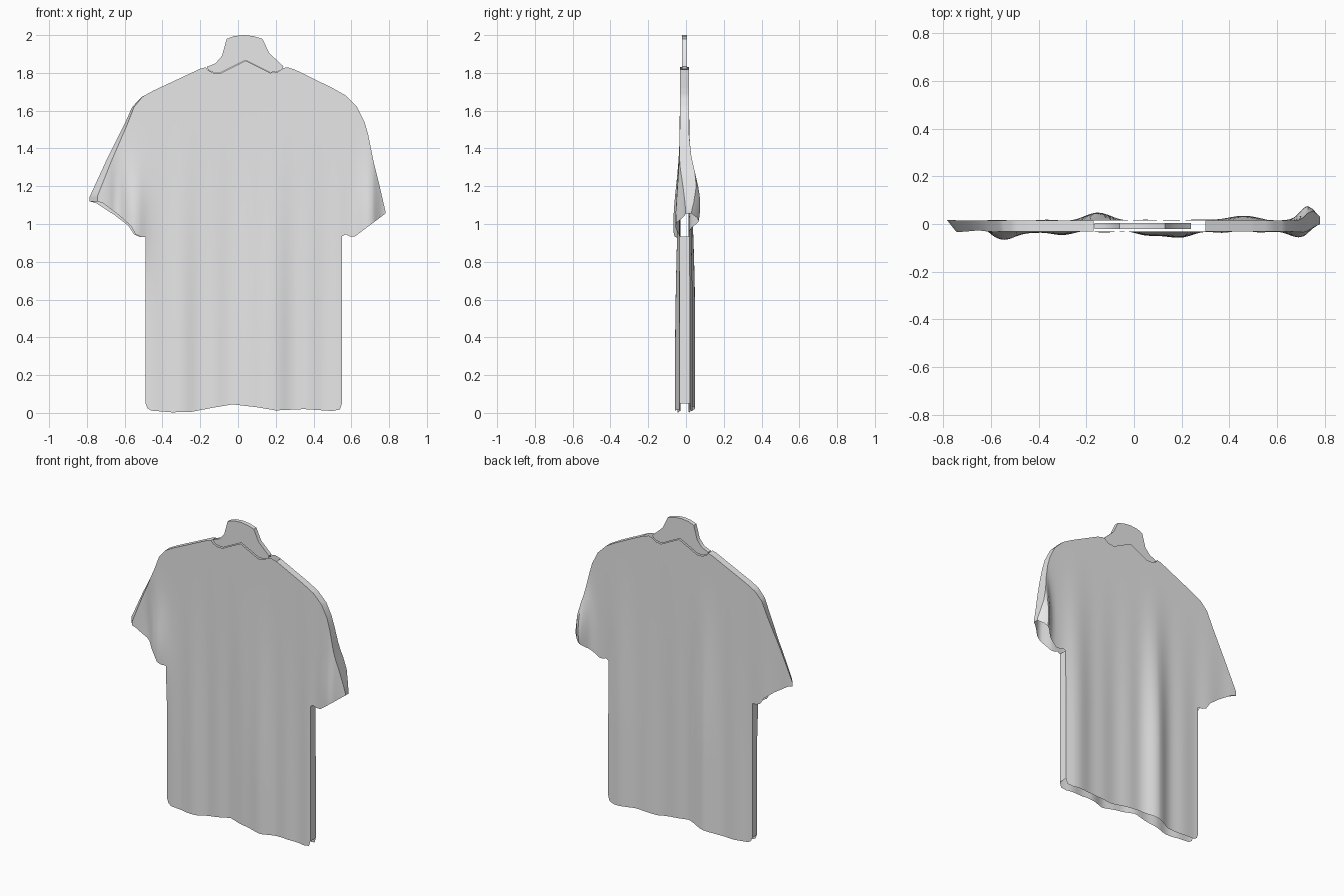
import bpy, bmesh, math

if "Cube" in bpy.data.objects:
    bpy.data.objects.remove(bpy.data.objects["Cube"])

fabric = bpy.data.materials.new("light grey")
fabric.diffuse_color = (0.8, 0.8, 0.8, 1)
fabric.use_nodes = True
fabric.node_tree.nodes["Principled BSDF"].inputs["Base Color"].default_value = fabric.diffuse_color

# Outline of the shirt: shoulder line with collar, sleeve hems, body hem
TOP = [(-.785, 1.145), (-.70, 1.33), (-.60, 1.53), (-.56, 1.62), (-.51, 1.672), (-.45, 1.705),
       (-.20, 1.822), (-.17, 1.83), (-.16, 1.815), (-.13, 1.80), (-.09, 1.80), (.04, 1.865),
       (.17, 1.80), (.21, 1.805), (.24, 1.825), (.26, 1.83), (.30, 1.818), (.50, 1.72),
       (.57, 1.68), (.63, 1.62), (.67, 1.54), (.69, 1.47), (.72, 1.32), (.75, 1.20), (.78, 1.07)]
ARM = [(-.785, 1.12), (-.75, 1.11), (-.65, 1.045), (-.58, .99), (-.55, .945), (-.52, .932),
       (-.49, .93), (.55, .935), (.57, .945), (.59, .935), (.62, .935), (.68, .98), (.78, 1.055)]
HEM = [(-.49, .05), (-.48, .025), (-.46, .012), (-.35, .003), (-.25, .005), (-.13, .028), (-.03, .045),
       (.10, .03), (.20, .013), (.35, .02), (.50, .01), (.54, .018), (.55, .05)]
LEFT, RIGHT = -.49, .55
NECK_L, NECK_R = -.17, .26


def along(line, x):
    for (x0, a), (x1, b) in zip(line, line[1:]):
        if x <= x1:
            return a + (b - a) * max(0, (x - x0) / (x1 - x0))
    return line[-1][1]


def bump(v, centre, width):
    return math.exp(-((v - centre) / width) ** 2)


def ramp(v, a, b):
    t = min(1, max(0, (v - a) / (b - a)))
    return t * t * (3 - 2 * t)


# Cloth depth: vertical folds that fade towards the shoulders
def front(x, z):
    w = 1 - ramp(z, .3, 1.75)
    y = -.032 - w * (.025 * bump(x, .15, .12) + .012 * bump(x, -.33, .09))
    y -= .004 * w * math.sin(x * 38)
    y -= .036 * bump(x, -.55, .07) * bump(z, 1.0, .28)
    y -= .022 * bump(x, .69, .06) * bump(z, 1.0, .28)
    y += .018 * bump(x, -.66, .04) * bump(z, 1.1, .25)
    return y + .03 * ramp(x, .70, .78)


def back(x, z):
    w = 1 - ramp(z, .5, 1.75)
    y = .015 + w * (.03 * bump(x, -.15, .08) + .017 * bump(x, .45, .11))
    y += .003 * w * math.sin(x * 30)
    return y + .06 * bump(x, .73, .045) * bump(z, 1.1, .22)


# Shirt: front and back sheets built column by column, open at neck and hems
xs = {p[0] for line in (TOP, ARM, HEM) for p in line}
xs |= {round(-.77 + .02 * i, 3) for i in range(78)}
xs = sorted(xs)
UP, LOW = 24, 26


def column(x, upper):
    lo = along(ARM if upper else HEM, x)
    hi = along(TOP if upper else ARM, x)
    n = UP if upper else LOW
    return [lo + (hi - lo) * i / n for i in range(n + 1)]


bm = bmesh.new()
sheets = {}
for upper in (True, False):
    cols = xs if upper else [x for x in xs if LEFT <= x <= RIGHT]
    for side, depth in (("front", front), ("back", back)):
        grid = []
        for x in cols:
            # the left front sleeve edge sits a little further in
            inset = .04 * max(0, LEFT - x) / .295 if side == "front" else 0
            grid.append([bm.verts.new((x + inset, depth(x, z), z)) for z in column(x, upper)])
        for a, b in zip(grid, grid[1:]):
            for i in range(len(a) - 1):
                quad = (a[i], b[i], b[i + 1], a[i + 1])
                bm.faces.new(quad if side == "front" else quad[::-1])
        sheets[side, upper] = grid

# Shoulder and sleeve edge seams
f, b = sheets["front", True], sheets["back", True]
for i in range(len(xs) - 1):
    if xs[i + 1] <= NECK_L or xs[i] >= NECK_R + .03:
        bm.faces.new((f[i][-1], f[i + 1][-1], b[i + 1][-1], b[i][-1]))
# Sleeve tips and side seams
for upper in (True, False):
    f, b = sheets["front", upper], sheets["back", upper]
    for i in range(len(f[0]) - 1):
        bm.faces.new((b[0][i], f[0][i], f[0][i + 1], b[0][i + 1]))
        bm.faces.new((f[-1][i], b[-1][i], b[-1][i + 1], f[-1][i + 1]))
bmesh.ops.remove_doubles(bm, verts=bm.verts, dist=.0005)


def finish(bm, name):
    mesh = bpy.data.meshes.new(name)
    bm.to_mesh(mesh)
    bm.free()
    ob = bpy.data.objects.new(name, mesh)
    bpy.context.collection.objects.link(ob)
    mesh.materials.append(fabric)
    bpy.ops.object.select_all(action='DESELECT')
    ob.select_set(True)
    bpy.context.view_layer.objects.active = ob
    bpy.ops.object.shade_smooth_by_angle(angle=math.radians(35))


finish(bm, "shirt")

# Neck board: flat slab standing in the collar
NECK = [(-.165, 1.832), (-.12, 1.85), (-.085, 1.89), (-.06, 1.98), (-.02, 1.995), (.03, 2.0), (.08, 1.995),
        (.13, 1.98), (.165, 1.905), (.24, 1.835), (.235, 1.82), (.21, 1.807), (.17, 1.802),
        (.04, 1.867), (-.09, 1.802), (-.13, 1.802), (-.158, 1.815)]
bm = bmesh.new()
face = bm.faces.new([bm.verts.new((x, -.022, z)) for x, z in NECK])
slab = bmesh.ops.extrude_face_region(bm, geom=[face])
bmesh.ops.translate(bm, vec=(0, .027, 0), verts=[v for v in slab["geom"] if isinstance(v, bmesh.types.BMVert)])
bmesh.ops.recalc_face_normals(bm, faces=bm.faces)
finish(bm, "neck_board")
